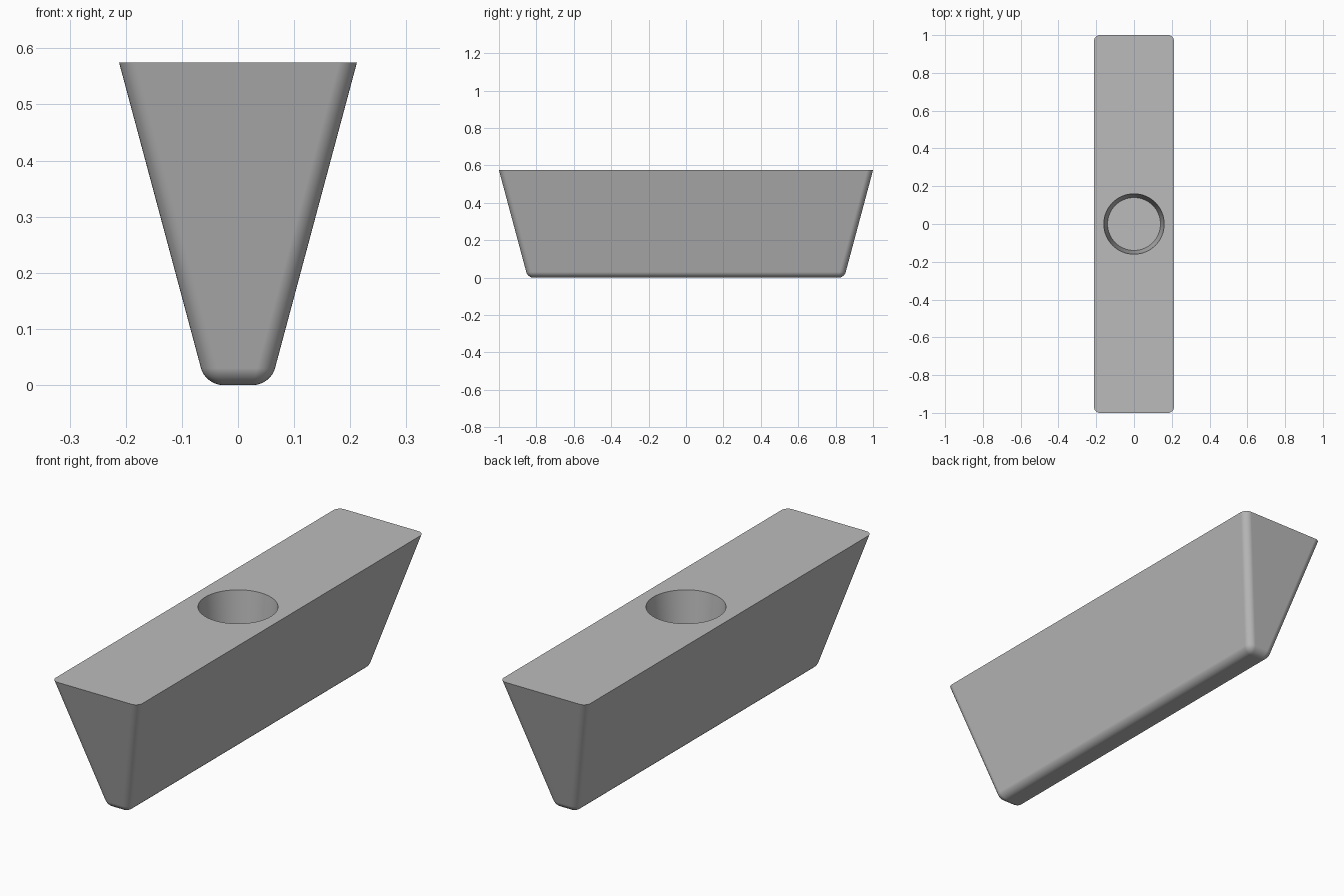
import bpy
import bmesh
from mathutils import Matrix, Vector
from math import radians, tan

default = bpy.data.objects.get("Cube")
if default:
    bpy.data.objects.remove(default, do_unlink=True)

HEIGHT = 0.575
TOP = Vector((0.212, 1.0))          # half width and half length of the top
INSET = HEIGHT * tan(radians(15))   # side taper
ROUND = 0.031
HOLE_DEPTH = 0.2
HOLE_TOP, HOLE_FLOOR = 0.16, 0.14

grey = bpy.data.materials.new("plain grey")
grey.use_nodes = True
colour = (0.5, 0.5, 0.5, 1)
grey.diffuse_color = colour
grey.node_tree.nodes["Principled BSDF"].inputs["Base Color"].default_value = colour


def add_object(name, bm):
    mesh = bpy.data.meshes.new(name)
    bm.to_mesh(mesh)
    bm.free()
    mesh.materials.append(grey)
    obj = bpy.data.objects.new(name, mesh)
    bpy.context.collection.objects.link(obj)
    return obj


# Tapered block, rounded everywhere except around the flat top
bm = bmesh.new()
bmesh.ops.create_cube(bm, size=2)
for v in bm.verts:
    inset = 0 if v.co.z > 0 else INSET
    v.co = (v.co.x * (TOP.x - inset), v.co.y * (TOP.y - inset),
            HEIGHT if v.co.z > 0 else 0)
rounded = [e for e in bm.edges if min(v.co.z for v in e.verts) < HEIGHT / 2]
bmesh.ops.bevel(bm, geom=rounded, offset=ROUND, offset_type='OFFSET',
                segments=8, profile=0.5, affect='EDGES')
body = add_object("tapered_block", bm)

# Slightly conical blind hole, its cutter continuing above the top
bm = bmesh.new()
bmesh.ops.create_cone(bm, cap_ends=True, segments=64, radius1=HOLE_FLOOR,
                      radius2=2 * HOLE_TOP - HOLE_FLOOR, depth=2 * HOLE_DEPTH,
                      matrix=Matrix.Translation((0, 0, HEIGHT)))
cutter = add_object("hole_cutter", bm)
cutter.hide_render = True

cut = body.modifiers.new("Hole", 'BOOLEAN')
cut.operation = 'DIFFERENCE'
cut.solver = 'EXACT'
cut.object = cutter
bpy.ops.object.select_all(action='DESELECT')
body.select_set(True)
bpy.context.view_layer.objects.active = body
bpy.ops.object.modifier_apply(modifier=cut.name)
bpy.data.objects.remove(cutter, do_unlink=True)

# Smooth roundings beside flat faces
bpy.ops.object.shade_smooth_by_angle(angle=radians(30))
normals = body.modifiers.new("Flat faces", 'WEIGHTED_NORMAL')
normals.keep_sharp = True
